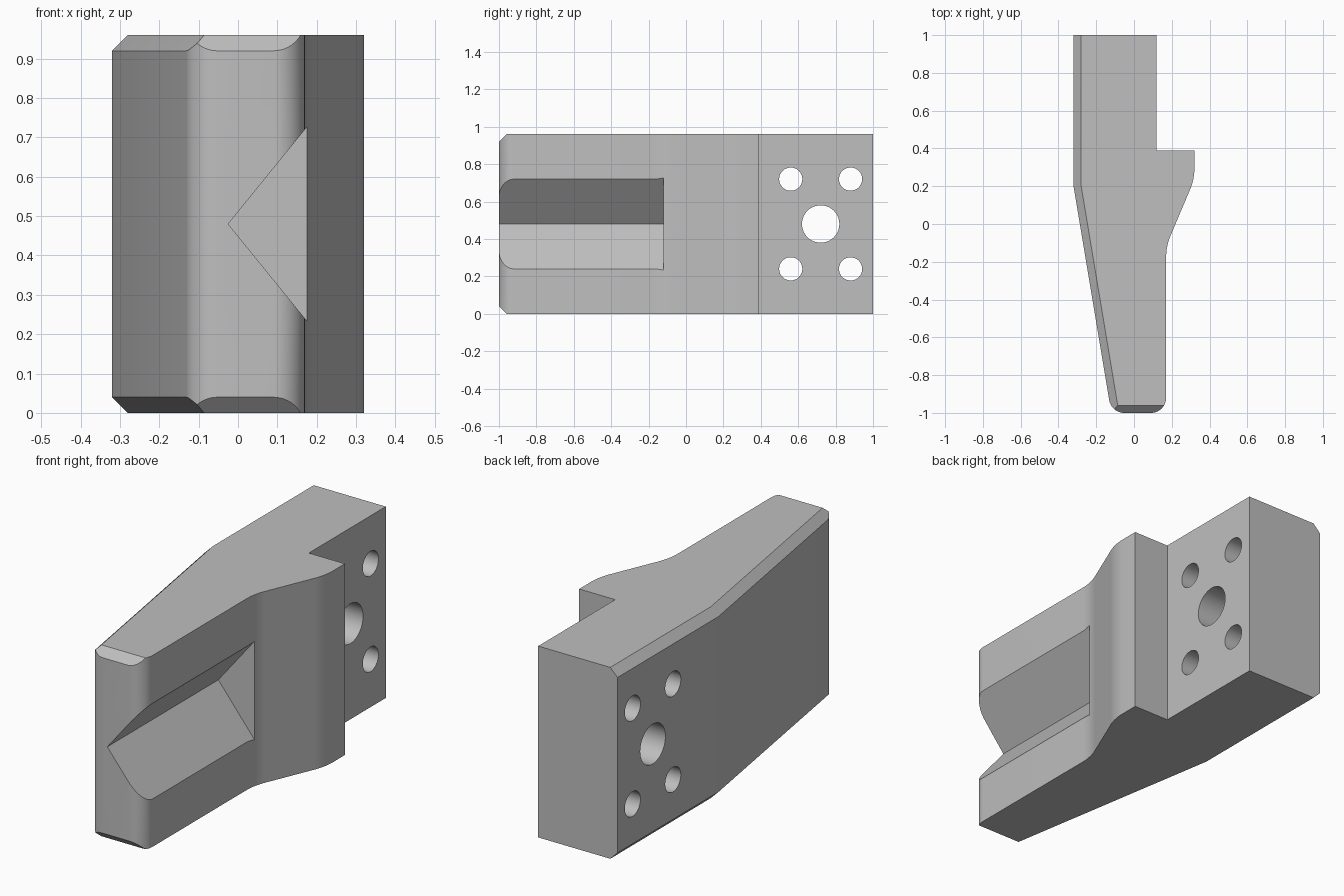
import bpy, bmesh, math
from mathutils import Vector

cube = bpy.data.objects.get("Cube")
if cube:
    bpy.data.objects.remove(cube, do_unlink=True)

HEIGHT, CHAMFER = 0.96, 0.04
MID = HEIGHT / 2

grey = bpy.data.materials.new("plain grey")
grey.use_nodes = True
colour = (0.52, 0.52, 0.52, 1)
grey.diffuse_color = colour
grey.node_tree.nodes["Principled BSDF"].inputs["Base Color"].default_value = colour


def fillet(prev, corner, nxt, radius, steps=10):
    """Points of a tangent arc replacing a profile corner."""
    c = Vector(corner)
    a, b = (Vector(prev) - c).normalized(), (Vector(nxt) - c).normalized()
    half = a.angle(b) / 2
    centre = c + (a + b).normalized() * radius / math.sin(half)
    start = c + a * radius / math.tan(half) - centre
    end = c + b * radius / math.tan(half) - centre
    total = start.angle(end)
    return [centre + (start * math.sin(total * (1 - i / steps))
                      + end * math.sin(total * i / steps)) / math.sin(total)
            for i in range(steps + 1)]


def prism(name, points, direction):
    """Extrude a closed planar outline along a direction."""
    bm = bmesh.new()
    face = bm.faces.new([bm.verts.new(p) for p in points])
    moved = bmesh.ops.extrude_face_region(bm, geom=[face])["geom"]
    bmesh.ops.translate(bm, vec=direction,
                        verts=[v for v in moved if isinstance(v, bmesh.types.BMVert)])
    bmesh.ops.recalc_face_normals(bm, faces=bm.faces)
    mesh = bpy.data.meshes.new(name)
    bm.to_mesh(mesh)
    bm.free()
    obj = bpy.data.objects.new(name, mesh)
    bpy.context.collection.objects.link(obj)
    mesh.materials.append(grey)
    return obj


# Jaw body: plan outline as (x, y, corner radius)
outline = [(-0.32, 1, 0), (-0.32, 0.2, 0), (-0.12, -1, 0.08), (0.17, -1, 0.08),
           (0.17, -0.117, 0.3), (0.32, 0.237, 0.3), (0.32, 0.39, 0),
           (0.12, 0.39, 0), (0.12, 1, 0)]
points = []
for i, (x, y, r) in enumerate(outline):
    before, after = outline[i - 1][:2], outline[(i + 1) % len(outline)][:2]
    points += fillet(before, (x, y), after, r) if r else [Vector((x, y))]
jaw = prism("jaw_body", [p.to_3d() for p in points], (0, 0, HEIGHT))

# Chamfers along the outer side, the taper and the nose, top and bottom
taper = Vector((-1.2, -0.2, 0)).normalized()
bm = bmesh.new()
bm.from_mesh(jaw.data)
for point, normal in [((-0.32, 0.2), Vector((-1, 0, 0))),
                      ((-0.32, 0.2), taper),
                      ((0, -1), Vector((0, -1, 0)))]:
    for level, up in [(HEIGHT - CHAMFER, 1), (CHAMFER, -1)]:
        cut = bmesh.ops.bisect_plane(
            bm, geom=bm.verts[:] + bm.edges[:] + bm.faces[:], dist=1e-6,
            plane_co=(*point, level), plane_no=normal + Vector((0, 0, up)),
            clear_outer=True)
        edges = [e for e in cut["geom_cut"] if isinstance(e, bmesh.types.BMEdge)]
        bmesh.ops.contextual_create(bm, geom=edges)
bmesh.ops.recalc_face_normals(bm, faces=bm.faces)
bm.to_mesh(jaw.data)
bm.free()

# V groove cutter, from the nose to the start of the ramp
apex, reach, slope = -0.025, 0.3, 0.24 / 0.195
spread = reach * slope
cutters = [prism("groove_cutter", [(apex, -1.1, MID), (apex + reach, -1.1, MID + spread),
                                   (apex + reach, -1.1, MID - spread)], (0, 0.98, 0))]

# Bolt holes around a larger centre hole
holes = [(0.72, MID, 0.1)] + [(y, z, 0.062) for y in (0.56, 0.88) for z in (0.24, 0.72)]
for y, z, r in holes:
    ring = [(-0.6, y + r * math.cos(a), z + r * math.sin(a))
            for a in (math.tau * k / 40 for k in range(40))]
    cutters.append(prism("hole_cutter", ring, (1.2, 0, 0)))

bpy.ops.object.select_all(action="DESELECT")
bpy.context.view_layer.objects.active = jaw
jaw.select_set(True)
for cutter in cutters:
    mod = jaw.modifiers.new("cut", "BOOLEAN")
    mod.operation, mod.solver, mod.object = "DIFFERENCE", "EXACT", cutter
    bpy.ops.object.modifier_apply(modifier=mod.name)
    bpy.data.objects.remove(cutter, do_unlink=True)

bpy.ops.object.shade_smooth_by_angle(angle=math.radians(20))
